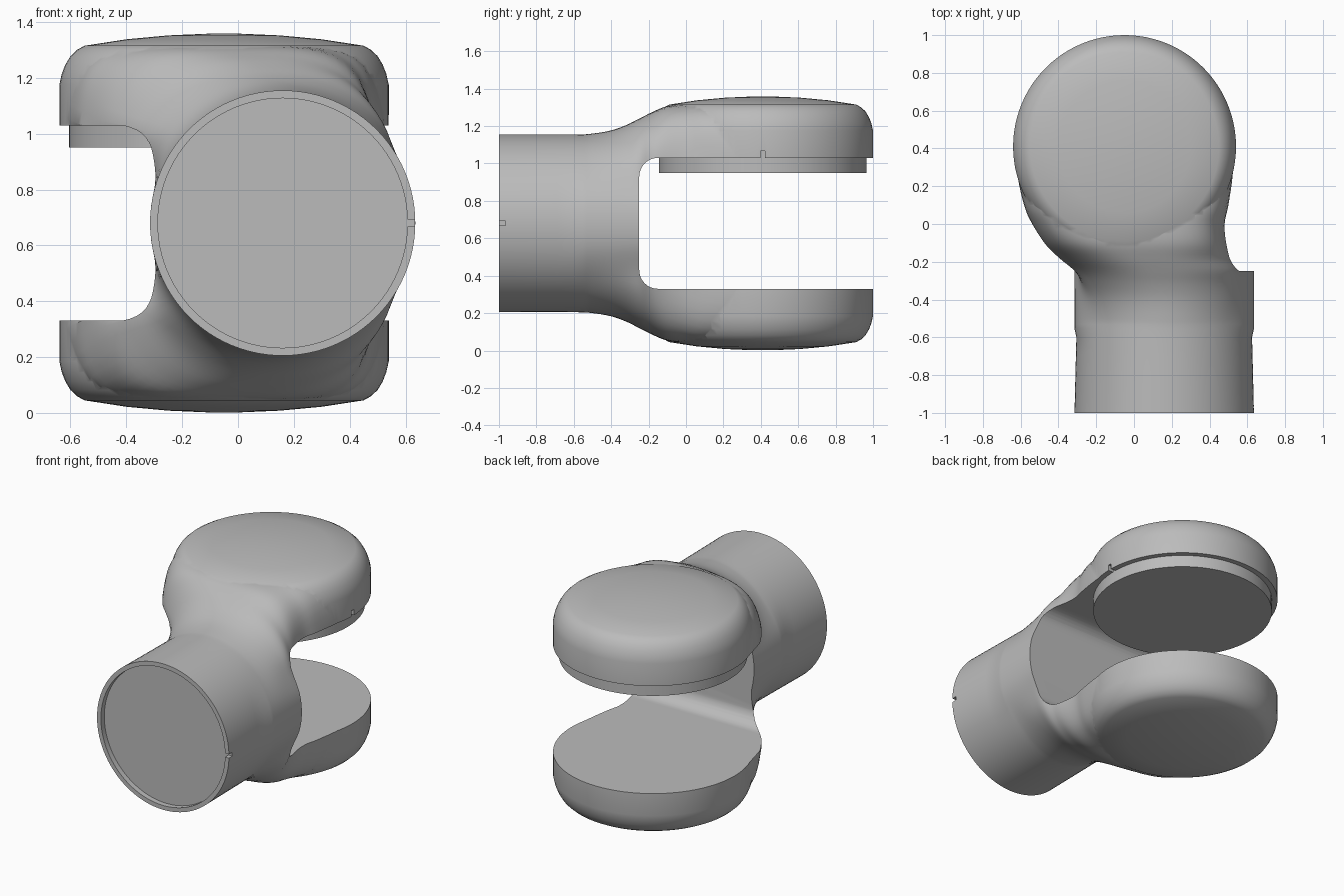
import bpy, bmesh, math
from mathutils import Vector

cube = bpy.data.objects.get("Cube")
if cube:
    bpy.data.objects.remove(cube, do_unlink=True)

MID = 0.68                       # height of the symmetry plane
TUBE_X, TUBE_R = 0.16, 0.475     # tube axis and radius
HUB_X, HUB_Y, HUB_R = -0.05, 0.41, 0.59
WALL_Y, GAP = -0.25, 0.35        # end wall and half height of the fork gap
SIDES = 96

grey = bpy.data.materials.new("Plain grey")
grey.use_nodes = True
grey.diffuse_color = (0.5, 0.5, 0.5, 1)
grey.node_tree.nodes["Principled BSDF"].inputs["Base Color"].default_value = (0.5, 0.5, 0.5, 1)


def finish(name, bm):
    bmesh.ops.recalc_face_normals(bm, faces=bm.faces)
    mesh = bpy.data.meshes.new(name)
    bm.to_mesh(mesh)
    bm.free()
    mesh.materials.append(grey)
    ob = bpy.data.objects.new(name, mesh)
    bpy.context.collection.objects.link(ob)
    return ob


def skin(name, rings):
    """Closed solid through a series of equal rings of points."""
    bm = bmesh.new()
    rows = [[bm.verts.new(p) for p in ring] for ring in rings]
    for a, b in zip(rows, rows[1:]):
        for i in range(len(a)):
            j = (i + 1) % len(a)
            bm.faces.new((a[i], a[j], b[j], b[i]))
    bm.faces.new(rows[0])
    bm.faces.new(rows[-1])
    return finish(name, bm)


def lathe(name, profile, centre, along_y=False):
    """Turn (radius, height) pairs about the z or y direction."""
    rings = []
    for r, h in profile:
        ring = []
        for i in range(SIDES):
            t = math.tau * i / SIDES
            u, v = r * math.cos(t), r * math.sin(t)
            ring.append(Vector(centre) + Vector((u, h, v) if along_y else (u, v, h)))
        rings.append(ring)
    return skin(name, rings)


def box(name, centre, size):
    bm = bmesh.new()
    bmesh.ops.create_cube(bm, size=1)
    for v in bm.verts:
        v.co = Vector(centre) + Vector([c * s for c, s in zip(v.co, size)])
    return finish(name, bm)


def activate(ob):
    bpy.ops.object.select_all(action="DESELECT")
    ob.select_set(True)
    bpy.context.view_layer.objects.active = ob


def combine(ob, other, operation):
    other.hide_render = True
    mod = ob.modifiers.new("cut", "BOOLEAN")
    mod.operation, mod.solver, mod.object = operation, "EXACT", other
    activate(ob)
    bpy.ops.object.modifier_apply(modifier=mod.name)
    bpy.data.objects.remove(other, do_unlink=True)


def smooth(ob):
    activate(ob)
    bpy.ops.object.shade_smooth_by_angle(angle=math.radians(32))


# Stations of the tube-to-fork loft: y, left x, right x, half height, squareness
STATIONS = [
    (-1, -.315, .635, .475, 2),
    (-.6, -.305, .625, .475, 2),
    (-.5, -.3, .62, .48, 2),
    (-.4, -.31, .615, .497, 2.1),
    (-.32, -.335, .605, .525, 2.25),
    (-.25, -.37, .59, .56, 2.5),
    (-.18, -.43, .54, .595, 3),
    (-.1, -.49, .5, .627, 4),
    (0, -.545, .485, .637, 5),
    (.1, -.585, .502, .637, 6),
    (.25, -.62, .525, .63, 6),
    (.41, -.635, .535, .6, 6),
]


def between(k, f):
    """Smooth curve through the stations."""
    def pick(i):
        return STATIONS[max(0, min(i, len(STATIONS) - 1))]
    out = []
    for a, b, c, d in zip(pick(k - 1), pick(k), pick(k + 1), pick(k + 2)):
        out.append(b + f / 2 * (c - a + f * (2*a - 5*b + 4*c - d + f * (3*(b - c) + d - a))))
    return out


def section(y, left, right, height, n):
    cx, w = (left + right) / 2, (right - left) / 2
    ring = []
    for i in range(SIDES):
        t = math.tau * i / SIDES
        c, s = math.cos(t), math.sin(t)
        r = (abs(c / w) ** n + abs(s / height) ** n) ** (-1 / n)
        x, z = cx + r * c, r * s
        # keep the sides round like the tube near mid height
        if abs(z) < GAP and y > STATIONS[1][0]:
            k = min(1, (GAP - abs(z)) / 0.24)
            k = k * k * (3 - 2 * k)
            round_x = TUBE_X + math.copysign(math.sqrt(TUBE_R ** 2 - z * z), c)
            x += (round_x - x) * k
        ring.append((x, y, MID + z))
    return ring


steps = [between(k, j / 4) for k in range(len(STATIONS) - 1) for j in range(4)]
body = skin("fork_body", [section(*s) for s in steps + [STATIONS[-1]]])

# Domed round ends of the fork, top and bottom alike
dome = [(.06, .678), (.2, .672), (.35, .658), (.5, .635), (.527, .62),
        (.55, .598), (.568, .568), (.581, .535), (HUB_R, .495)]
profile = dome + [(r, -h) for r, h in reversed(dome)]
hub = lathe("hub", profile, (HUB_X, HUB_Y, MID))
combine(body, hub, "UNION")

# Gap between the prongs, with filleted inner corners
fillet = 0.1
outline = [(1.5, -GAP)]
for sign in (-1, 1):
    arc = []
    for i in range(9):
        t = math.pi / 2 * i / 8
        arc.append((WALL_Y + fillet * (1 - math.sin(t)),
                    sign * (GAP - fillet * (1 - math.cos(t)))))
    if sign < 0:
        arc = [(WALL_Y + fillet - (y - WALL_Y), z) for y, z in arc]
        arc = [(WALL_Y + fillet * (1 - math.sin(math.pi / 2 * i / 8)),
                -GAP + fillet * (1 - math.cos(math.pi / 2 * i / 8))) for i in range(9)]
        outline += arc
    else:
        outline += [(y, -z) for y, z in reversed(outline[1:])]
outline.append((1.5, GAP))
gap = skin("gap_cutter", [[(x, y, MID + z) for y, z in outline] for x in (-1.5, 1.5)])
combine(body, gap, "DIFFERENCE")

# Shallow recess in the tube mouth and two small alignment notches
recess = lathe("recess_cutter", [(.447, -.1), (.447, .035)], (TUBE_X, -1, MID), along_y=True)
combine(body, recess, "DIFFERENCE")
combine(body, box("tube_notch", (.62, -1, MID), (.08, .07, .025)), "DIFFERENCE")
combine(body, box("hub_notch", (.53, HUB_Y, MID + GAP), (.06, .025, .075)), "DIFFERENCE")
smooth(body)

# Bearing plate under the upper prong
plate = lathe("bearing_plate", [(.555, -.005), (.555, .08)], (HUB_X, HUB_Y, .955))
smooth(plate)
